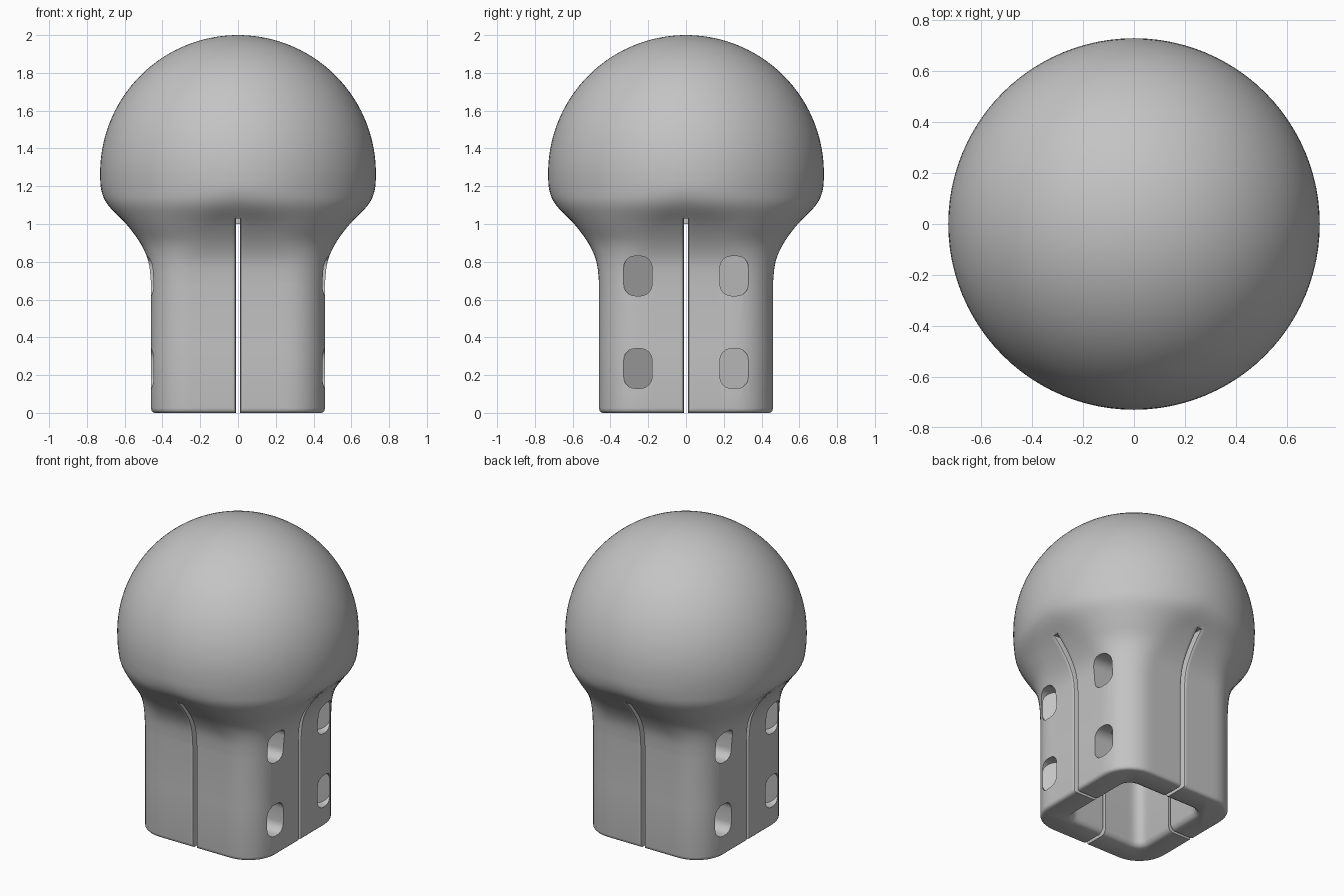
import bpy, math
from math import cos, sin, sqrt, pi

cube = bpy.data.objects.get("Cube")
if cube:
    bpy.data.objects.remove(cube)

grey = bpy.data.materials.new("light_grey")
grey.use_nodes = True
grey.diffuse_color = (0.55, 0.55, 0.55, 1)
grey.node_tree.nodes["Principled BSDF"].inputs["Base Color"].default_value = grey.diffuse_color


def loft(name, rings):
    """Closed solid through equal-length rings of points."""
    n = len(rings[0])
    verts = [p for ring in rings for p in ring]
    faces = [tuple(reversed(range(n))), tuple(range(len(verts) - n, len(verts)))]
    for k in range(len(rings) - 1):
        for i in range(n):
            j = (i + 1) % n
            faces.append((k*n + i, k*n + j, k*n + n + j, k*n + n + i))
    mesh = bpy.data.meshes.new(name)
    mesh.from_pydata(verts, [], faces)
    mesh.materials.append(grey)
    obj = bpy.data.objects.new(name, mesh)
    bpy.context.collection.objects.link(obj)
    return obj


def rounded_square(h, r, z, n=96):
    """Rounded square of half width h and corner radius r, evenly spaced by angle."""
    c, ring = h - r, []
    for i in range(n):
        t = 2*pi*i/n
        a, b = abs(cos(t)), abs(sin(t))
        d = h / max(a, b)
        if d * min(a, b) > c:
            s = c*(a + b)
            d = s + sqrt(max(0, s*s - 2*c*c + r*r))
        ring.append((d*cos(t), d*sin(t), z))
    return ring


def smooth_steps(keys, steps):
    """Smooth interpolation of (z, half width, radius) keys."""
    out = []
    for k in range(len(keys) - 1):
        p = [keys[max(k-1, 0)], keys[k], keys[k+1], keys[min(k+2, len(keys)-1)]]
        for s in range(steps):
            t = s/steps
            out.append(tuple(0.5*(2*b + (c-a)*t + (2*a-5*b+4*c-d)*t*t + (3*b-a-3*c+d)*t**3)
                             for a, b, c, d in zip(*p)))
    return out


# Square grip, flare and round head as one lofted solid
HEAD_Z, HEAD_R = 1.27, 0.73
base = [(0, .44, .18), (.004, .451, .191), (.012, .458, .198), (.025, .46, .2), (.35, .46, .2)]
flare = smooth_steps([(.68, .46, .2), (.8, .474, .23), (.9, .518, .32), (1, .592, .43),
                      (1.1, .688, .63), (1.18, .724, .72), (HEAD_Z, HEAD_R, HEAD_R)], 4)
dome = []
for k in range(30):
    a = pi/2*k/30
    dome.append((HEAD_Z + HEAD_R*sin(a), HEAD_R*cos(a), HEAD_R*cos(a)))
dome.append((HEAD_Z + HEAD_R, .01, .01))
body = loft("round_head_grip", [rounded_square(h, min(r, h), z) for z, h, r in base + flare + dome])

cutters = []

# Square cavity with a rounded lip
cavity = [(-.05, .31, .09), (0, .31, .09), (.008, .294, .074), (.03, .28, .06), (.95, .28, .06), (1, .24, .06)]
cutters.append(loft("cavity_cutter", [rounded_square(h, r, z) for z, h, r in cavity]))

# Four slots whose mouths soften along the outer profile
SLOT, TOP = .011, 1.03
outer = [(-.05, .46, .2)] + [p for p in base + flare if .02 < p[0] < TOP - .01] + [(TOP, .62, 0)]
for k in range(4):
    rings = []
    for z, h, _ in outer:
        half = [(.1, SLOT), (h - .016, SLOT), (h - .005, SLOT + .004), (h + .001, SLOT + .014), (h + .1, SLOT + .014)]
        section = [(x, -y) for x, y in half] + [(x, y) for x, y in reversed(half)]
        c, s = cos(k*pi/2), sin(k*pi/2)
        rings.append([(x*c - y*s, x*s + y*c, z) for x, y in section])
    cutters.append(loft("slot_cutter", rings))

# Slanted blind pockets on both sides
outline = []
for k in range(4):
    cy, cz = (1, -1, -1, 1)[k], (1, 1, -1, -1)[k]
    for i in range(7):
        a = (k + i/6)*pi/2
        outline.append((cy*.015 + .06*cos(a), cz*.045 + .06*sin(a)))
for side in (-1, 1):
    for front in (-1, 1):
        for z0 in (.235, .725):
            floor, mouth = [], []
            for y, z in outline:
                floor.append((side*(.385 + .8*y), front*(.255 + y), z0 + z))
                mouth.append((side*.65, front*(.255 + y), z0 + z))
            rings = [floor, mouth]
            if side*front < 0:
                rings = [list(reversed(r)) for r in rings]
            cutters.append(loft("pocket_cutter", rings))

# Cut everything out, then smooth while keeping crisp edges
bpy.ops.object.select_all(action='DESELECT')
bpy.context.view_layer.objects.active = body
body.select_set(True)
for cutter in cutters:
    cutter.hide_render = True
    mod = body.modifiers.new("cut", 'BOOLEAN')
    mod.operation, mod.solver, mod.object = 'DIFFERENCE', 'EXACT', cutter
    bpy.ops.object.modifier_apply(modifier=mod.name)
    bpy.data.objects.remove(cutter)
bpy.ops.object.shade_smooth_by_angle(angle=math.radians(35))
